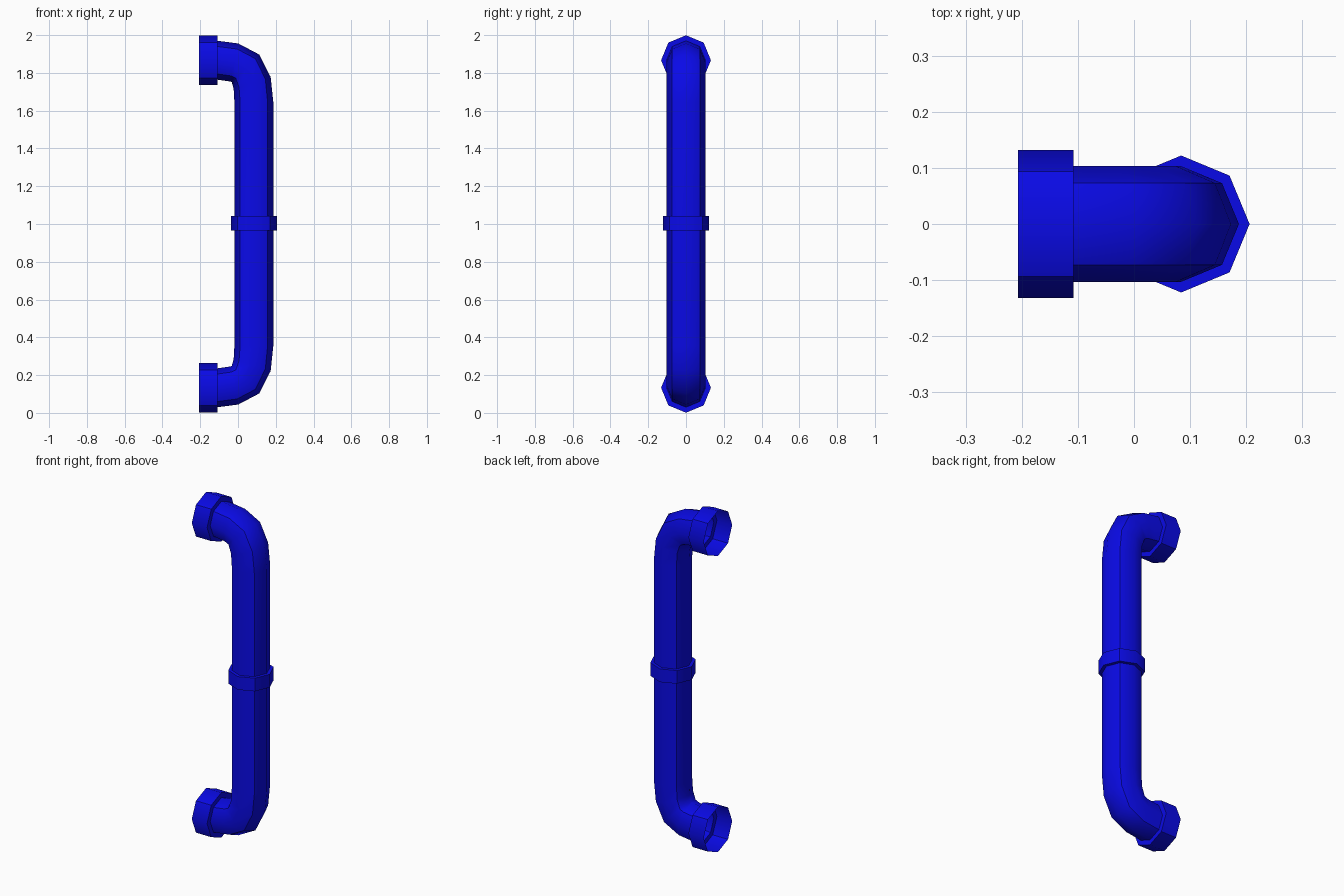
import bpy, bmesh
from math import sin, cos, pi, radians
from mathutils import Vector

if "Cube" in bpy.data.objects:
    bpy.data.objects.remove(bpy.data.objects["Cube"], do_unlink=True)

SIDES = 8
PIPE_R, FLANGE_R, COLLAR_R = 0.103, 0.132, 0.122
PIPE_X, END_Z, MID_Z = 0.084, 0.867, 1.0

blue = bpy.data.materials.new("pipe blue")
blue.use_nodes = True
COLOUR = (0.003, 0.003, 0.8, 1)
blue.diffuse_color = COLOUR
blue.node_tree.nodes["Principled BSDF"].inputs["Base Color"].default_value = COLOUR


def loft(name, rings):
    """Skin octagonal rings (x, z, tangent angle, radius); diagonal edges stay sharp."""
    bm = bmesh.new()
    loops = []
    for x, z, angle, radius in rings:
        a = radians(angle)
        out = Vector((sin(a), 0, -cos(a)))
        side = Vector((0, 1, 0))
        loops.append([bm.verts.new(Vector((x, 0, z)) + radius *
                      (out * cos(2 * pi * i / SIDES) + side * sin(2 * pi * i / SIDES)))
                      for i in range(SIDES)])
    for lower, upper in zip(loops, loops[1:]):
        for i in range(SIDES):
            j = (i + 1) % SIDES
            bm.faces.new((lower[i], lower[j], upper[j], upper[i])).smooth = True
        for i in range(1, SIDES, 2):
            bm.edges.get((lower[i], upper[i])).smooth = False
    # Shoulders and rims stay crisp where the radius steps
    for k in range(1, len(rings) - 1):
        if rings[k - 1][3] != rings[k][3] or rings[k + 1][3] != rings[k][3]:
            for i in range(SIDES):
                bm.edges.get((loops[k][i], loops[k][(i + 1) % SIDES])).smooth = False
    bmesh.ops.recalc_face_normals(bm, faces=bm.faces)
    mesh = bpy.data.meshes.new(name)
    bm.to_mesh(mesh)
    bm.free()
    mesh.materials.append(blue)
    obj = bpy.data.objects.new(name, mesh)
    bpy.context.collection.objects.link(obj)
    return obj


# Bent pipe: lower elbow, then the same elbow mirrored at the top
elbow = [(-0.108, -END_Z, 0), (-0.02, -0.855, 12), (0.04, -0.824, 45),
         (0.075, -0.746, 72), (PIPE_X, -0.645, 90)]
path = [(x, MID_Z + z, a, PIPE_R) for x, z, a in elbow]
path += [(x, MID_Z - z, 180 - a, PIPE_R) for x, z, a in reversed(elbow)]
loft("bent_pipe", path)

# Open end sockets, each with a shoulder closing onto the pipe
for label, sign in (("lower", -1), ("upper", 1)):
    z = MID_Z + sign * END_Z
    loft(label + "_flange", [(-0.207, z, 0, FLANGE_R), (-0.108, z, 0, FLANGE_R),
                             (-0.108, z, 0, PIPE_R)])

# Collar around the middle of the pipe
low, high = MID_Z - 0.035, MID_Z + 0.042
loft("middle_collar", [(PIPE_X, low, 90, PIPE_R), (PIPE_X, low, 90, COLLAR_R),
                       (PIPE_X, high, 90, COLLAR_R), (PIPE_X, high, 90, PIPE_R)])
